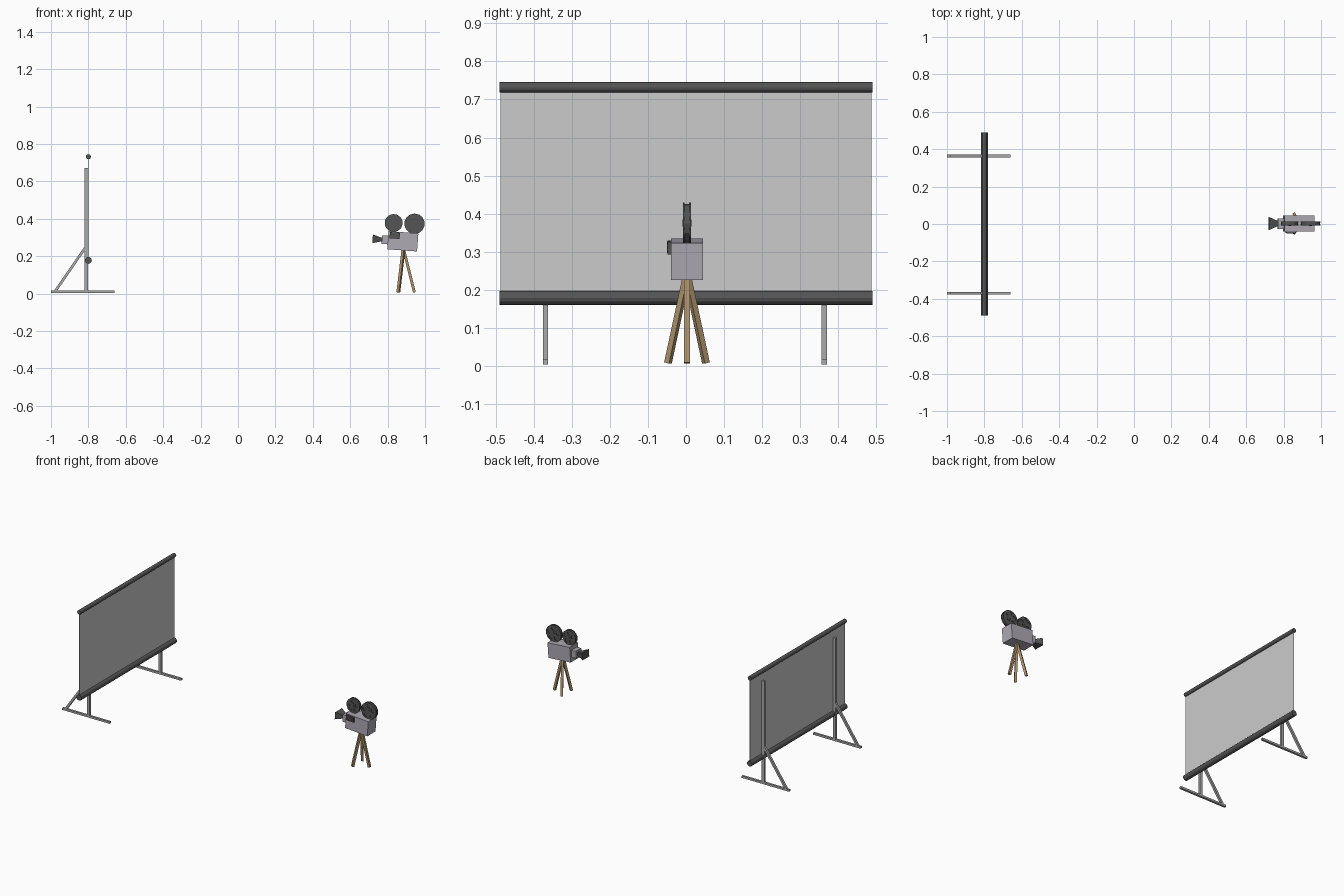
import bpy, bmesh, math
from mathutils import Vector, Matrix

if "Cube" in bpy.data.objects:
    bpy.data.objects.remove(bpy.data.objects["Cube"])


def material(name, rgb):
    m = bpy.data.materials.new(name)
    m.diffuse_color = (*rgb, 1)
    m.use_nodes = True
    m.node_tree.nodes["Principled BSDF"].inputs["Base Color"].default_value = m.diffuse_color
    return m


DARK = material("dark_grey", (0.09, 0.09, 0.09))
BODY = material("body_grey", (0.42, 0.40, 0.45))
WOOD = material("wood", (0.40, 0.28, 0.15))
STEEL = material("steel_grey", (0.40, 0.40, 0.40))
SHEET = material("sheet_grey", (0.65, 0.65, 0.65))


def make(name, bm, mat, matrix=None):
    if matrix:
        bm.transform(matrix)
    bmesh.ops.recalc_face_normals(bm, faces=bm.faces)
    me = bpy.data.meshes.new(name)
    bm.to_mesh(me)
    bm.free()
    ob = bpy.data.objects.new(name, me)
    bpy.context.collection.objects.link(ob)
    me.materials.append(mat)
    return ob


def box(name, lo, hi, mat, matrix=None):
    lo, hi = Vector(lo), Vector(hi)
    bm = bmesh.new()
    bmesh.ops.create_cube(bm, size=1, matrix=Matrix.Translation((lo + hi) / 2)
                          @ Matrix.Diagonal((*(hi - lo), 1)))
    return make(name, bm, mat, matrix)


def rod(name, a, b, r1, mat, sides=12, r2=None, matrix=None, stretch=(1, 1), twist=0):
    """Prism or cone from a to b."""
    a, b = Vector(a), Vector(b)
    d = b - a
    bm = bmesh.new()
    bmesh.ops.create_cone(bm, cap_ends=True, segments=sides, radius1=r1,
                          radius2=r1 if r2 is None else r2, depth=d.length)
    m = (Matrix.Translation((a + b) / 2) @ d.to_track_quat('Z', 'Y').to_matrix().to_4x4()
         @ Matrix.Diagonal((*stretch, 1, 1)) @ Matrix.Rotation(twist, 4, 'Z'))
    bm.transform(m)
    return make(name, bm, mat, matrix)


# Projection screen: two rollers and the sheet between them
X = -0.80
rod("top_roller", (X, -0.49, 0.732), (X, 0.49, 0.732), 0.0135, DARK)
rod("bottom_roller", (X, -0.49, 0.178), (X, 0.49, 0.178), 0.0185, DARK)
box("screen_sheet", (X - 0.001, -0.488, 0.178), (X + 0.001, 0.488, 0.732), SHEET)

# Stands behind the screen
S2 = math.sqrt(0.5)
for side, y in (("left", -0.3695), ("right", 0.3635)):
    box(f"{side}_stand_foot", (-1.0, y - 0.007, 0.003), (-0.66, y + 0.007, 0.016), STEEL)
    box(f"{side}_stand_post", (-0.822, y - 0.007, 0.01), (-0.803, y + 0.007, 0.672), STEEL)
    rod(f"{side}_stand_brace", (-0.978, y, 0.012), (-0.815, y, 0.248), 0.007 / S2,
        STEEL, sides=4, twist=math.pi / 4)

# Camera body, lens and side finder, all tilted slightly upward
YC = 0.0025
TILT = Matrix.Translation((0.881, YC, 0.28)) @ Matrix.Rotation(math.radians(4.3), 4, 'Y')
box("camera_body", (-0.08, -0.0425, -0.0485), (0.08, 0.0425, 0.0485), BODY, TILT)
box("lens_mount", (-0.112, -0.028, -0.022), (-0.08, 0.028, 0.024), BODY, TILT)
rod("lens_hood", (-0.162, 0, 0.001), (-0.108, 0, 0.001), 0.035 / S2, DARK, sides=4,
    r2=0.012 / S2, matrix=TILT, stretch=(1, 0.67), twist=math.pi / 4)
box("side_finder", (-0.072, -0.051, 0.011), (-0.018, -0.040, 0.044), DARK, TILT)
for i in range(3):
    z = 0.014 + i * 0.0105
    box(f"finder_rib_{i + 1}", (-0.066, -0.053, z), (-0.024, -0.050, z + 0.006), DARK, TILT)


# Film reels: two flanges with five round holes around a film core
def reel(name, x, z, r):
    core = rod(name + "_film", (x, YC - 0.006, z), (x, YC + 0.006, z), r * 0.94, DARK)
    rod(name + "_hub", (x, YC - 0.012, z), (x, YC + 0.012, z), r * 0.14, DARK, sides=8)
    bm = bmesh.new()
    for i in range(5):
        a = math.radians(90 + 72 * i)
        m = (Matrix.Translation((x + r * 0.57 * math.cos(a), YC, z + r * 0.57 * math.sin(a)))
             @ Matrix.Rotation(math.pi / 2, 4, 'X'))
        bmesh.ops.create_cone(bm, cap_ends=True, segments=10, radius1=r * 0.25,
                              radius2=r * 0.25, depth=0.06, matrix=m)
    cutter = make(name + "_cutter", bm, DARK)
    cutter.hide_render = True
    cutter.hide_set(True)
    for tag, s in (("near", -1), ("far", 1)):
        fl = rod(f"{name}_{tag}_flange", (x, YC + s * 0.006, z), (x, YC + s * 0.010, z),
                 r, DARK, sides=14)
        mod = fl.modifiers.new("holes", 'BOOLEAN')
        mod.operation = 'DIFFERENCE'
        mod.solver = 'EXACT'
        mod.object = cutter
        bpy.context.view_layer.objects.active = fl
        fl.select_set(True)
        bpy.ops.object.modifier_apply(modifier=mod.name)
        fl.select_set(False)
    bpy.data.objects.remove(cutter)


reel("front_reel", 0.832, 0.378, 0.048)
reel("rear_reel", 0.944, 0.374, 0.0545)

# Wooden tripod
for name, foot in (("front_left_leg", (0.857, YC - 0.050, 0.007)),
                   ("front_right_leg", (0.857, YC + 0.050, 0.007)),
                   ("rear_leg", (0.943, YC, 0.007))):
    rod(name, foot, (0.885, YC, 0.24), 0.0075 / S2, WOOD, sides=4, twist=math.pi / 4)
